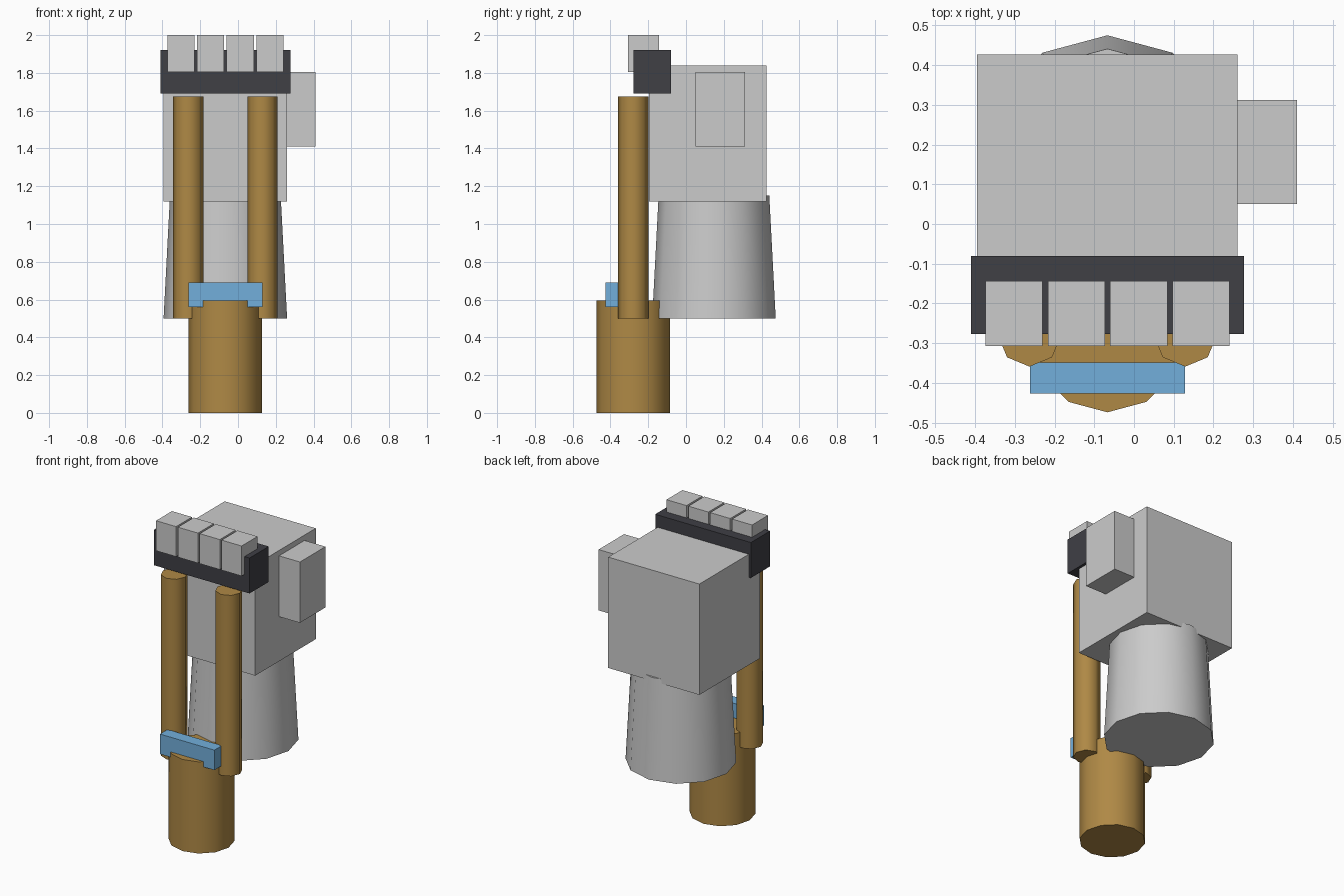
import bpy, math

if "Cube" in bpy.data.objects:
    bpy.data.objects.remove(bpy.data.objects["Cube"])

def material(name, rgb):
    m = bpy.data.materials.new(name)
    m.diffuse_color = (*rgb, 1)
    m.use_nodes = True
    m.node_tree.nodes["Principled BSDF"].inputs["Base Color"].default_value = m.diffuse_color
    return m

brass = material("brass", (0.43, 0.25, 0.06))
dark = material("dark", (0.05, 0.05, 0.06))
blue = material("blue", (0.17, 0.43, 0.71))

def finish(name, mat):
    o = bpy.context.object
    o.name = name
    if mat:
        o.data.materials.append(mat)
    return o

def box(name, x, y, z, mat=None):
    """Box from (min, max) ranges."""
    bpy.ops.mesh.primitive_cube_add(size=1, location=[sum(r) / 2 for r in (x, y, z)])
    bpy.context.object.scale = [b - a for a, b in (x, y, z)]
    bpy.ops.object.transform_apply(location=False, rotation=False, scale=True)
    return finish(name, mat)

def post(name, x, y, z, r1, r2, sides, mat=None):
    """Upright tapered cylinder with a vertex facing the front."""
    bpy.ops.mesh.primitive_cone_add(vertices=sides, radius1=r1, radius2=r2, depth=z[1] - z[0],
                                    location=(x, y, sum(z) / 2))
    bpy.ops.object.shade_smooth_by_angle(angle=math.radians(50))
    return finish(name, mat)

MID = -0.067  # centre line of the body

# Grey housing with side box and tapered base
box("housing", (-0.395, 0.26), (-0.195, 0.427), (1.12, 1.84))
box("side_box", (0.26, 0.41), (0.05, 0.312), (1.41, 1.805))
post("tapered_base", MID, 0.148, (0.5, 1.15), 0.327, 0.293, 12)

# Dark head bar with a row of four blocks
box("head_bar", (-0.41, 0.277), (-0.277, -0.08), (1.69, 1.92), dark)
for i in range(4):
    x = -0.374 + i * 0.157
    box(f"top_block_{i + 1}", (x, x + 0.144), (-0.307, -0.144), (1.805, 2.0))

# Brass foot and the two posts
post("foot", MID, -0.279, (0, 0.595), 0.195, 0.195, 12, brass)
for side, name in ((-1, "left_post"), (1, "right_post")):
    post(name, MID + side * 0.196, -0.279, (0.5, 1.675), 0.08, 0.08, 8, brass)

# Blue cross bar
box("cross_bar", (-0.262, 0.129), (-0.427, -0.349), (0.56, 0.69), blue)
